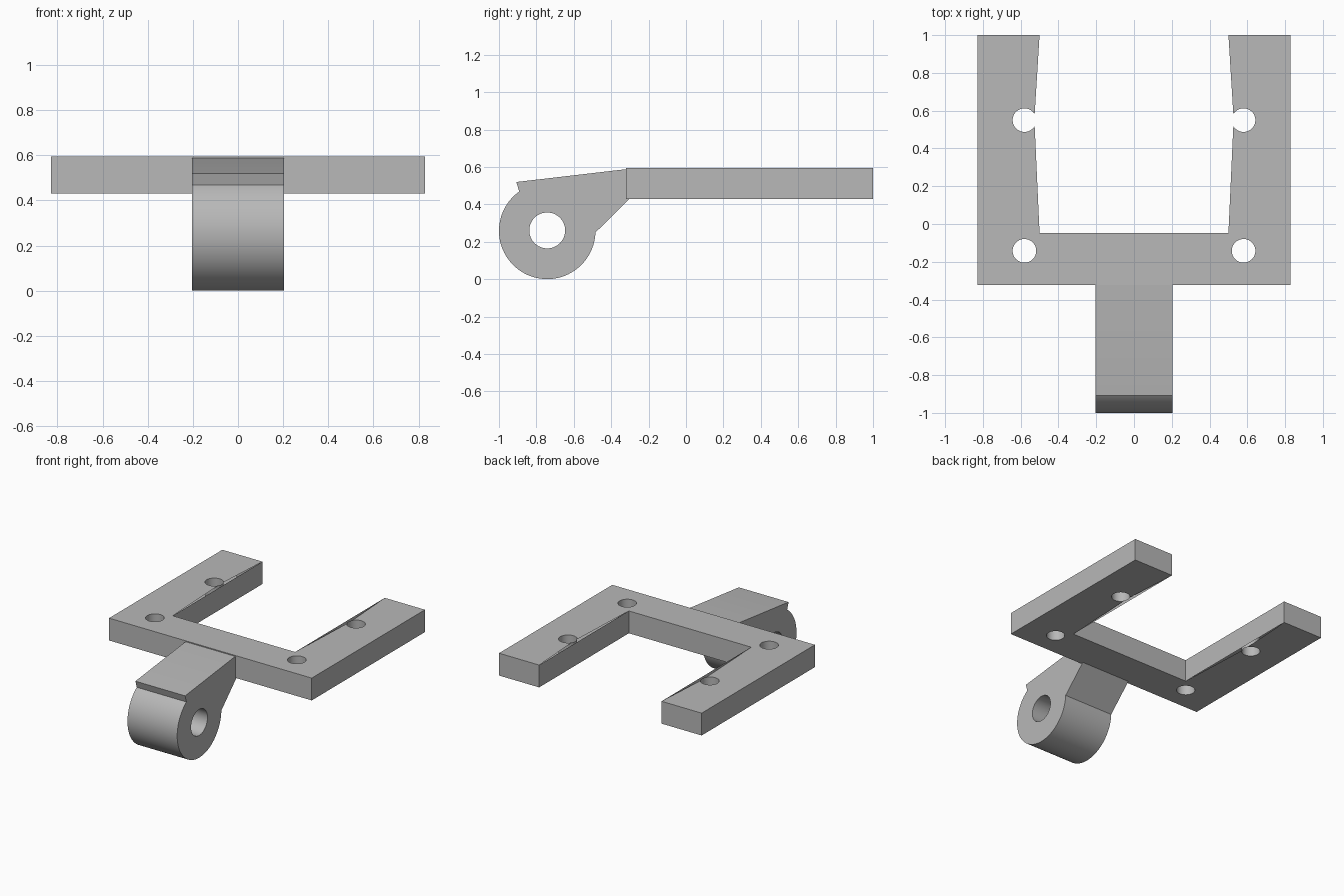
import bpy, bmesh, math
from mathutils import Vector

cube = bpy.data.objects.get("Cube")
if cube:
    bpy.data.objects.remove(cube)

grey = bpy.data.materials.new("plain grey")
grey.use_nodes = True
COLOUR = (0.48, 0.48, 0.48, 1)
grey.diffuse_color = COLOUR
grey.node_tree.nodes["Principled BSDF"].inputs["Base Color"].default_value = COLOUR


def arc(cx, cy, r, start, end, steps):
    """Points along an arc, angles in degrees."""
    angles = [math.radians(start + (end - start) * i / steps) for i in range(steps + 1)]
    return [(cx + r * math.cos(a), cy + r * math.sin(a)) for a in angles]


def circle(cx, cy, r):
    return arc(cx, cy, r, 0, 360, 48)[:-1]


def mirrored(points):
    return [(-x, y) for x, y in reversed(points)]


def build(name, cap_loops, wall_loops, low, high, place):
    """Fill both caps, raise walls (counter-clockwise outside, clockwise holes)."""
    bm = bmesh.new()
    for w, up in ((low, -1), (high, 1)):
        edges = []
        for loop in cap_loops:
            verts = [bm.verts.new((u, v, w)) for u, v in loop]
            edges += [bm.edges.new((a, b)) for a, b in zip(verts, verts[1:] + verts[:1])]
        filled = bmesh.ops.triangle_fill(bm, edges=edges, use_beauty=True, normal=(0, 0, up))
        for face in filled["geom"]:
            if isinstance(face, bmesh.types.BMFace):
                face.normal_update()
                if face.normal.z * up < 0:
                    face.normal_flip()
    for loop in wall_loops:
        bottom = [bm.verts.new((u, v, low)) for u, v in loop]
        top = [bm.verts.new((u, v, high)) for u, v in loop]
        for i in range(len(loop)):
            j = (i + 1) % len(loop)
            bm.faces.new((bottom[i], bottom[j], top[j], top[i]))
    bmesh.ops.remove_doubles(bm, verts=bm.verts, dist=0.0001)
    for vert in bm.verts:
        vert.co = Vector(place(*vert.co))
    mesh = bpy.data.meshes.new(name)
    bm.to_mesh(mesh)
    bm.free()
    mesh.materials.append(grey)
    obj = bpy.data.objects.new(name, mesh)
    bpy.context.collection.objects.link(obj)
    bpy.ops.object.select_all(action='DESELECT')
    obj.select_set(True)
    bpy.context.view_layer.objects.active = obj
    bpy.ops.object.shade_smooth_by_angle(angle=math.radians(30))


# Forked plate: straight inner walls, caps cut back to the outer screw holes
HOLE_X, HOLE_R = 0.58, 0.0625
outer = [(0.828, -0.322), (0.828, 1), (0.5, 1)]
corner = [(0.5, -0.047)]
notch = arc(HOLE_X, 0.55, HOLE_R, 150, -150, 40)
cap_half = outer + notch + corner
wall_half = outer + corner
near_holes = [circle(s * HOLE_X, -0.142, HOLE_R) for s in (-1, 1)]
far_holes = [circle(s * HOLE_X, 0.55, HOLE_R) for s in (-1, 1)]
build("forked_plate",
      [cap_half + mirrored(cap_half)] + near_holes,
      [wall_half + mirrored(wall_half)] + [h[::-1] for h in near_holes + far_holes],
      0.43, 0.595, lambda u, v, w: (u, v, w))

# Hinge arm: round knuckle with a lip and a sloping top, extruded sideways
knuckle = arc(-0.742, 0.259, 0.258, 125.5, 358, 60)
profile = knuckle + [(-0.3, 0.432), (-0.3, 0.588), (-0.325, 0.588), (-0.907, 0.52)]
pin_hole = circle(-0.742, 0.261, 0.096)
build("hinge_arm", [profile, pin_hole], [profile, pin_hole[::-1]],
      -0.203, 0.203, lambda u, v, w: (w, u, v))
